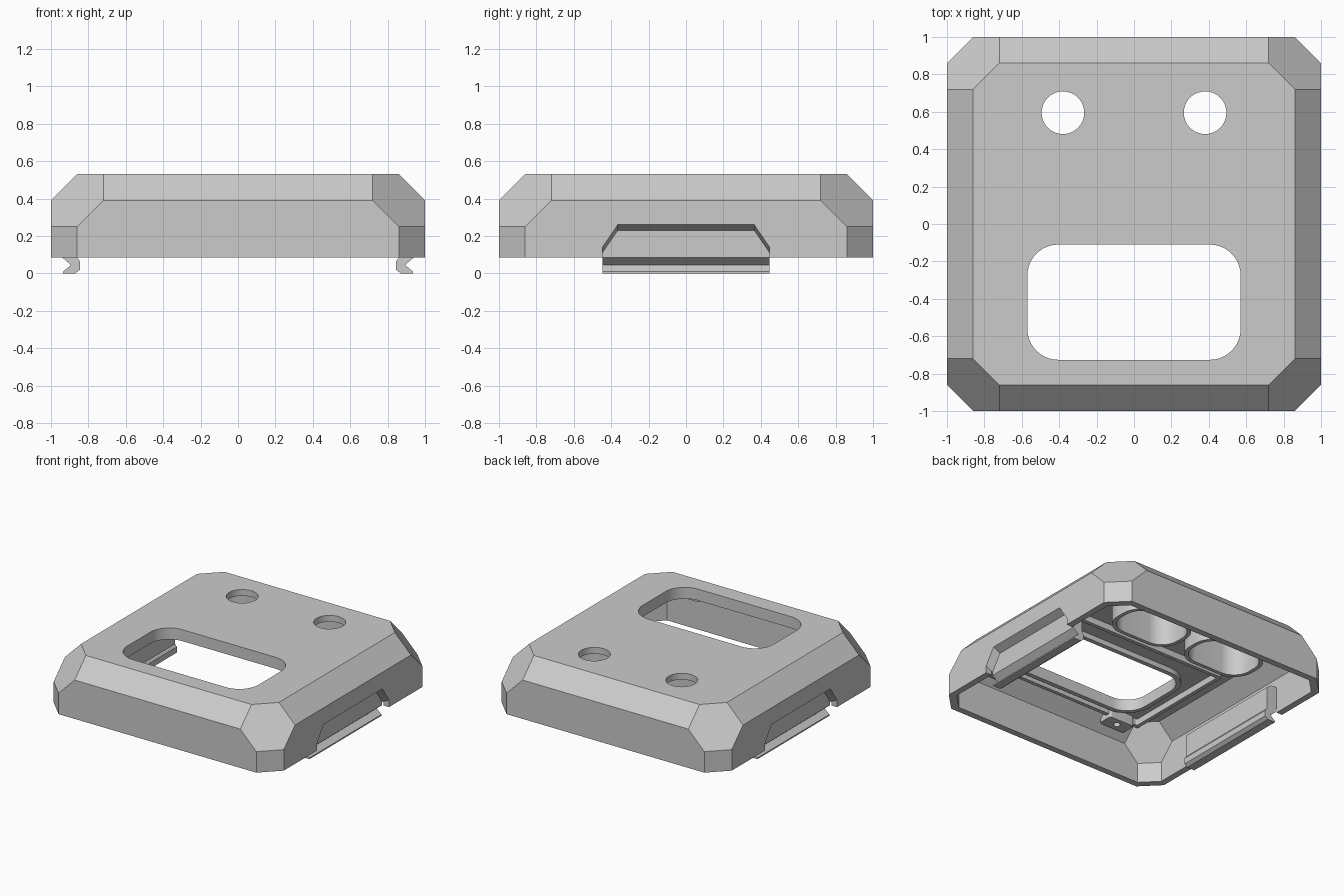
import bpy, bmesh, math

if "Cube" in bpy.data.objects:
    bpy.data.objects.remove(bpy.data.objects["Cube"])


def finish(bm, name):
    bmesh.ops.recalc_face_normals(bm, faces=bm.faces)
    me = bpy.data.meshes.new(name)
    bm.to_mesh(me)
    bm.free()
    ob = bpy.data.objects.new(name, me)
    bpy.context.collection.objects.link(ob)
    return ob


def activate(ob):
    bpy.ops.object.select_all(action='DESELECT')
    ob.select_set(True)
    bpy.context.view_layer.objects.active = ob


def smooth(ob):
    activate(ob)
    bpy.ops.object.shade_smooth_by_angle(angle=math.radians(30))


def boolean(ob, other, op):
    activate(ob)
    m = ob.modifiers.new(op, 'BOOLEAN')
    m.operation, m.object, m.solver = op, other, 'EXACT'
    bpy.ops.object.modifier_apply(modifier=m.name)
    bpy.data.objects.remove(other)


def chamfered_block(name, r, z0, z1, c):
    """Block with cut top edges, vertical edges and corners."""
    bm = bmesh.new()
    for sx in (-1, 1):
        for sy in (-1, 1):
            for a, b, z in ((r - 2*c, r - c, z1), (r, r - 2*c, z1 - c),
                            (r, r - c, z1 - 2*c), (r, r - c, z0)):
                bm.verts.new((sx*a, sy*b, z))
                bm.verts.new((sx*b, sy*a, z))
    bmesh.ops.convex_hull(bm, input=bm.verts)
    bmesh.ops.dissolve_limit(bm, angle_limit=0.02, verts=bm.verts, edges=bm.edges)
    return finish(bm, name)


def loft(name, loop_a, loop_b):
    """Closed solid between two matching loops."""
    bm = bmesh.new()
    a = [bm.verts.new(p) for p in loop_a]
    b = [bm.verts.new(p) for p in loop_b]
    bm.faces.new(a)
    bm.faces.new(b)
    n = len(a)
    for i in range(n):
        j = (i + 1) % n
        bm.faces.new((a[i], a[j], b[j], b[i]))
    return finish(bm, name)


def rounded(cx, cy, hx, hy, r, n=10):
    """Rounded rectangle outline; a circle when r equals hx and hy."""
    pts = []
    for k, (sx, sy) in enumerate(((1, 1), (-1, 1), (-1, -1), (1, -1))):
        for i in range(n + 1):
            t = math.pi/2 * (k + (i + 0.02) / (n + 0.04))
            pts.append((cx + sx*(hx - r) + r*math.cos(t),
                        cy + sy*(hy - r) + r*math.sin(t)))
    return pts


def prism(name, outline, z0, z1):
    return loft(name, [(x, y, z0) for x, y in outline], [(x, y, z1) for x, y in outline])


def ring(name, outer, inner, z0, z1):
    """Hollow wall between two outlines with the same point count."""
    bm = bmesh.new()
    loops = [[bm.verts.new((x, y, z)) for x, y in o]
             for o, z in ((outer, z0), (outer, z1), (inner, z1), (inner, z0))]
    n = len(outer)
    for k in range(4):
        a, b = loops[k], loops[(k + 1) % 4]
        for i in range(n):
            j = (i + 1) % n
            bm.faces.new((a[i], a[j], b[j], b[i]))
    ob = finish(bm, name)
    smooth(ob)
    return ob


# Hollow chamfered cover
shell = chamfered_block("cover_shell", 1.0, 0.085, 0.53, 0.14)
boolean(shell, chamfered_block("cavity", 0.95, -0.1, 0.48, 0.12), 'DIFFERENCE')

# Snap clips with a V groove, and the sloped finger recess outside each one
clip = [(0.97, 0.085), (0.94, 0.085), (0.893, 0.045), (0.935, 0.01), (0.935, 0),
        (0.87, 0), (0.845, 0.02), (0.845, 0.065), (0.86, 0.085), (0.86, 0.26),
        (0.90, 0.29), (0.97, 0.29)]
recess = [(-0.447, -0.05), (-0.447, 0.14), (-0.365, 0.26),
          (0.365, 0.26), (0.447, 0.14), (0.447, -0.05)]
for s in (-1, 1):
    boolean(shell, loft("clip", [(s*x, -0.447, z) for x, z in clip],
                        [(s*x, 0.447, z) for x, z in clip]), 'UNION')
    boolean(shell, loft("recess", [(s*1.02, y, z + 0.01) for y, z in recess],
                        [(s*0.94, y, z - 0.03) for y, z in recess]), 'DIFFERENCE')

# Window and the two round holes in the top
window = rounded(0, -0.418, 0.57, 0.308, 0.165)
boolean(shell, prism("window_cutter", window, 0.4, 0.6), 'DIFFERENCE')
for s in (-1, 1):
    hole = rounded(s*0.38, 0.595, 0.114, 0.114, 0.114)
    boolean(shell, prism("hole_cutter", hole, 0.4, 0.6), 'DIFFERENCE')
smooth(shell)

# Lip below the window and shallow locating frame around it
ring("window_lip", rounded(0, -0.418, 0.605, 0.343, 0.2), window, 0.44, 0.48)
ring("locating_frame", rounded(0, -0.35, 0.72, 0.47, 0.02),
     rounded(0, -0.35, 0.69, 0.44, 0.01), 0.43, 0.485)

for s in (-1, 1):
    side = "right" if s > 0 else "left"
    # Hollow pod under each round hole
    ring("pod_" + side, rounded(s*0.335, 0.595, 0.29, 0.2, 0.17),
         rounded(s*0.335, 0.595, 0.26, 0.17, 0.14), 0.24, 0.485)
    # Screw posts at the front and back
    ring("front_post_" + side, rounded(s*0.54, -0.835, 0.11, 0.06, 0.02),
         rounded(s*0.54, -0.835, 0.025, 0.025, 0.025), 0.40, 0.485)
    ring("back_post_" + side, rounded(s*0.70, 0.62, 0.06, 0.06, 0.06),
         rounded(s*0.70, 0.62, 0.025, 0.025, 0.025), 0.38, 0.485)
